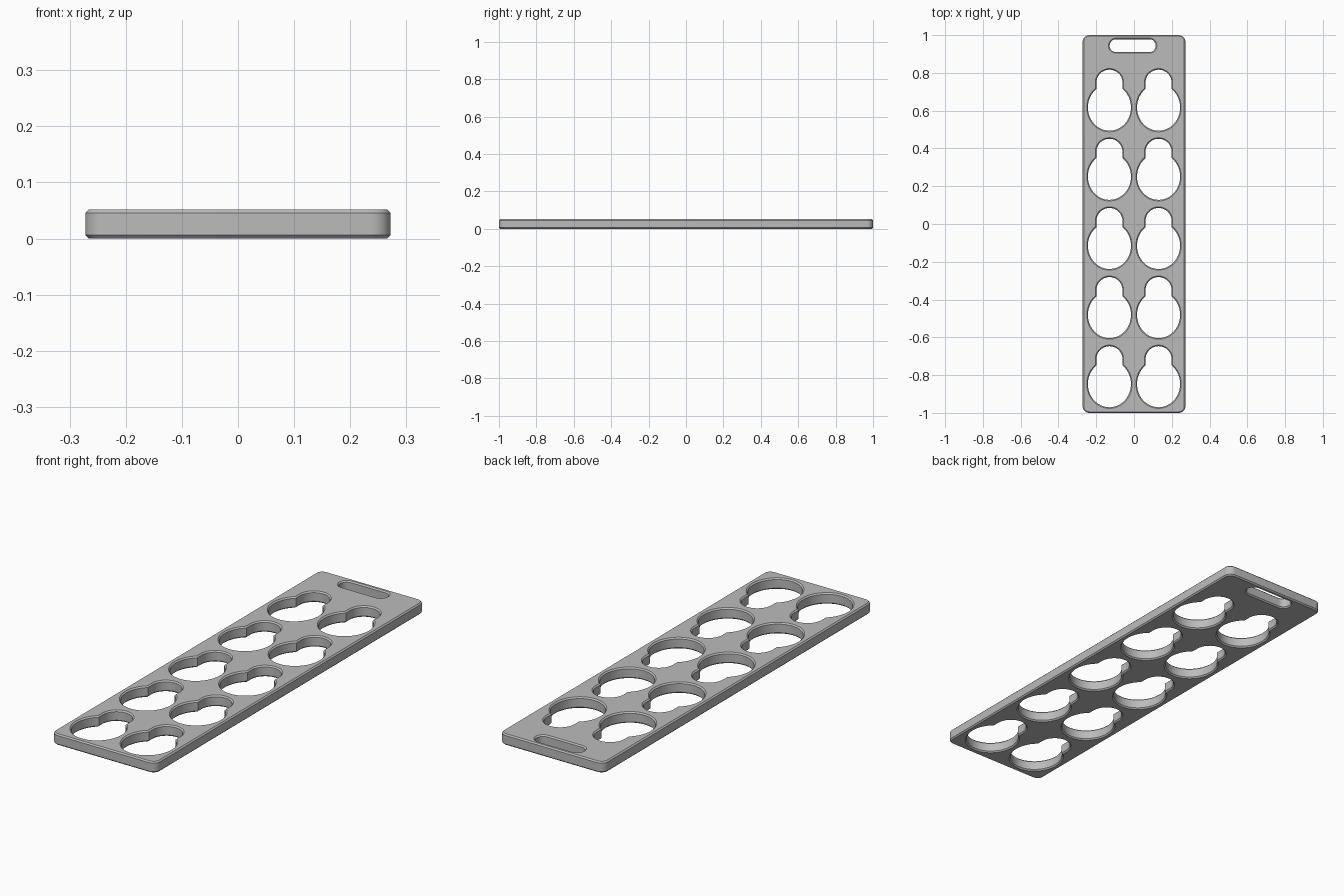
import bpy, bmesh
from math import pi, cos, sin, acos, radians

old = bpy.data.objects.get("Cube")
if old:
    bpy.data.objects.remove(old, do_unlink=True)

HALF_W, HALF_L, HEIGHT, CHAMFER = 0.272, 1.0, 0.052, 0.006


def arc(cx, cy, rx, ry, start, end, steps):
    return [(cx + rx * cos(start + (end - start) * i / steps),
             cy + ry * sin(start + (end - start) * i / steps))
            for i in range(steps + 1)]


def rounded_box(cx, cy, hw, hl, r, grow, steps=8):
    """Rounded rectangle whose border is moved outward by grow."""
    points = []
    for q, (sx, sy) in enumerate([(1, 1), (-1, 1), (-1, -1), (1, -1)]):
        points += arc(cx + sx * (hw - r), cy + sy * (hl - r), r + grow, r + grow,
                      q * pi / 2, (q + 1) * pi / 2, steps)
    return points


def keyhole(cx, cy, grow):
    """Wide oval opening with a narrower round-topped neck behind it."""
    rx, ry, neck = 0.114 + grow, 0.123 + grow, 0.069 + grow
    t = acos(neck / rx)
    return (arc(cx, cy, rx, ry, pi - t, 2 * pi + t, 48)
            + arc(cx, cy + 0.131, neck, neck, 0, pi, 24))


# Outlines as functions of the chamfer distance
outlines = [lambda d: rounded_box(0, 0, HALF_W, HALF_L, 0.035, -d),
            lambda d: rounded_box(-0.007, 0.944, 0.122, 0.034, 0.0335, d)]
for row in range(5):
    for side in (-1, 1):
        outlines.append(lambda d, x=side * 0.13, y=-0.847 + row * 0.366: keyhole(x, y, d))

# Walls: each outline is lofted through chamfer, side and chamfer
bm = bmesh.new()
layers = [(0, CHAMFER), (CHAMFER, 0), (HEIGHT - CHAMFER, 0), (HEIGHT, CHAMFER)]
for outline in outlines:
    rings = [[bm.verts.new((x, y, z)) for x, y in outline(d)] for z, d in layers]
    for low, high in zip(rings, rings[1:]):
        for i in range(len(low)):
            bm.faces.new((low[i - 1], low[i], high[i], high[i - 1]))
bmesh.ops.remove_doubles(bm, verts=bm.verts[:], dist=0.0002)

# Flat top and bottom, filled around the openings
for z in (0, HEIGHT):
    rim = [e for e in bm.edges
           if e.is_boundary and all(abs(v.co.z - z) < 0.0001 for v in e.verts)]
    bmesh.ops.triangle_fill(bm, edges=rim, use_beauty=True, normal=(0, 0, 1 if z else -1))
bmesh.ops.recalc_face_normals(bm, faces=bm.faces[:])

mesh = bpy.data.meshes.new("holder_plate")
bm.to_mesh(mesh)
bm.free()
plate = bpy.data.objects.new("holder_plate", mesh)
bpy.context.collection.objects.link(plate)

# Plain grey material
grey = bpy.data.materials.new("light_grey")
grey.use_nodes = True
colour = (0.5, 0.5, 0.5, 1)
grey.diffuse_color = colour
grey.node_tree.nodes["Principled BSDF"].inputs["Base Color"].default_value = colour
mesh.materials.append(grey)

bpy.context.view_layer.objects.active = plate
plate.select_set(True)
bpy.ops.object.shade_smooth_by_angle(angle=radians(30))
